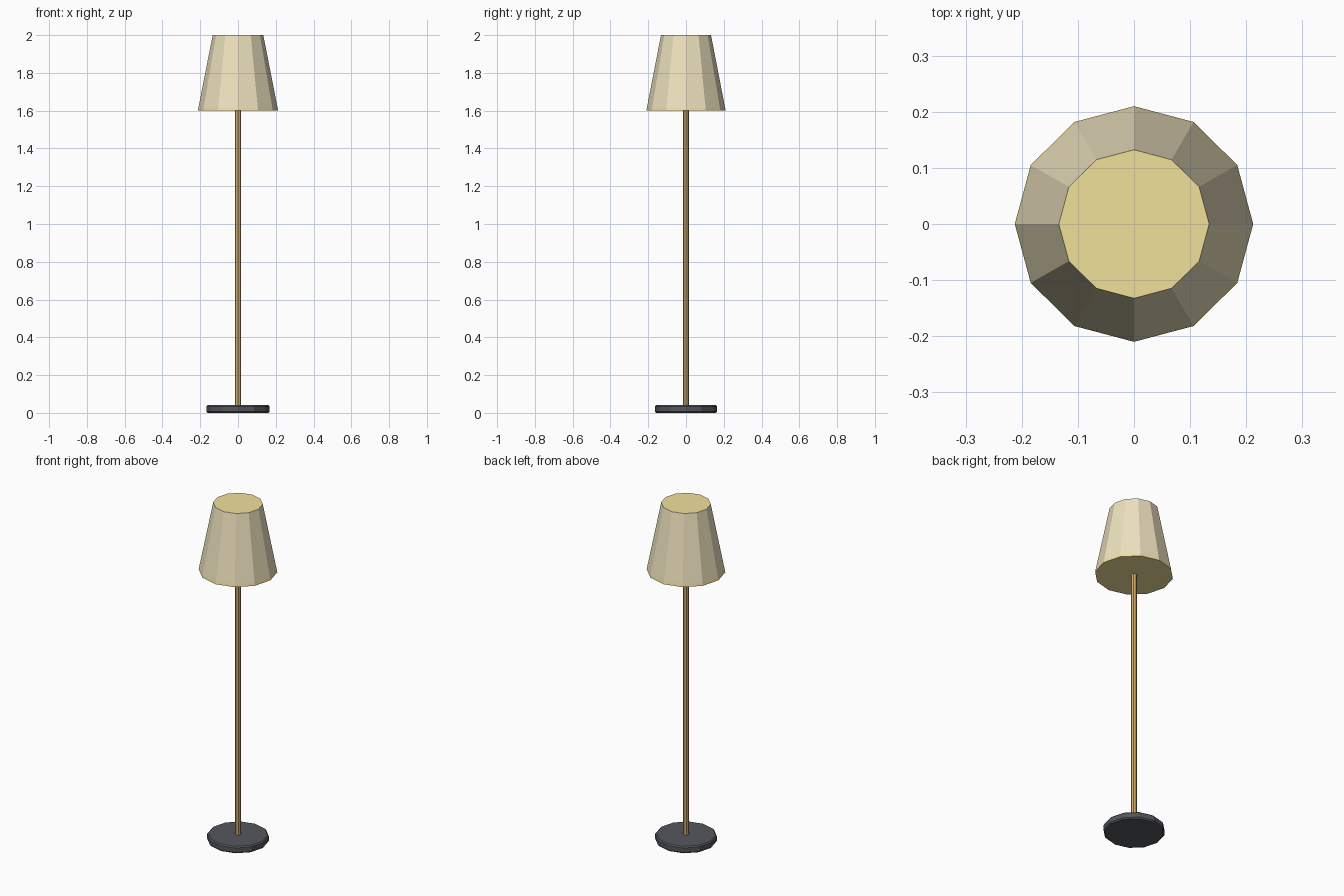
import bpy, bmesh, math

if "Cube" in bpy.data.objects:
    bpy.data.objects.remove(bpy.data.objects["Cube"])

Y_SCALE = 0.988  # the lamp is very slightly narrower front to back


def material(name, color):
    m = bpy.data.materials.new(name)
    m.diffuse_color = (*color, 1)
    m.use_nodes = True
    m.node_tree.nodes["Principled BSDF"].inputs["Base Color"].default_value = m.diffuse_color
    return m


def turned(name, sides, profile, mats, accent_bands=()):
    """Closed faceted solid from (radius, z) points, bottom to top.
    Caps and accent bands use the last material."""
    bm = bmesh.new()
    rings = []
    for r, z in profile:
        ring = []
        for i in range(sides):
            a = 2 * math.pi * i / sides
            ring.append(bm.verts.new((r * math.cos(a), r * math.sin(a) * Y_SCALE, z)))
        rings.append(ring)
    last = len(mats) - 1
    for k in range(len(rings) - 1):
        lo, hi = rings[k], rings[k + 1]
        for i in range(sides):
            j = (i + 1) % sides
            f = bm.faces.new((lo[i], lo[j], hi[j], hi[i]))
            f.material_index = last if k in accent_bands else 0
    for cap in (rings[0][::-1], rings[-1]):
        bm.faces.new(cap).material_index = last
    bmesh.ops.recalc_face_normals(bm, faces=bm.faces[:])
    mesh = bpy.data.meshes.new(name)
    bm.to_mesh(mesh)
    bm.free()
    for m in mats:
        mesh.materials.append(m)
    ob = bpy.data.objects.new(name, mesh)
    bpy.context.collection.objects.link(ob)
    return ob


fabric = material("fabric", (0.85, 0.76, 0.52))
glow = material("glow", (0.87, 0.75, 0.33))
brass = material("brass", (0.62, 0.41, 0.14))
dark = material("dark_metal", (0.09, 0.095, 0.11))

# Weighted base with chamfered rims
turned("base", 12, [(0.160, 0), (0.167, 0.007), (0.167, 0.034), (0.160, 0.041)], [dark])

# Slim pole
turned("pole", 8, [(0.017, 0.035), (0.017, 1.62)], [brass])

# Tapered shade with glowing caps and a thin lower rim
turned("shade", 12, [(0.2125, 1.60), (0.2095, 1.616), (0.134, 2.0)],
       [fabric, glow], accent_bands=(0,))
